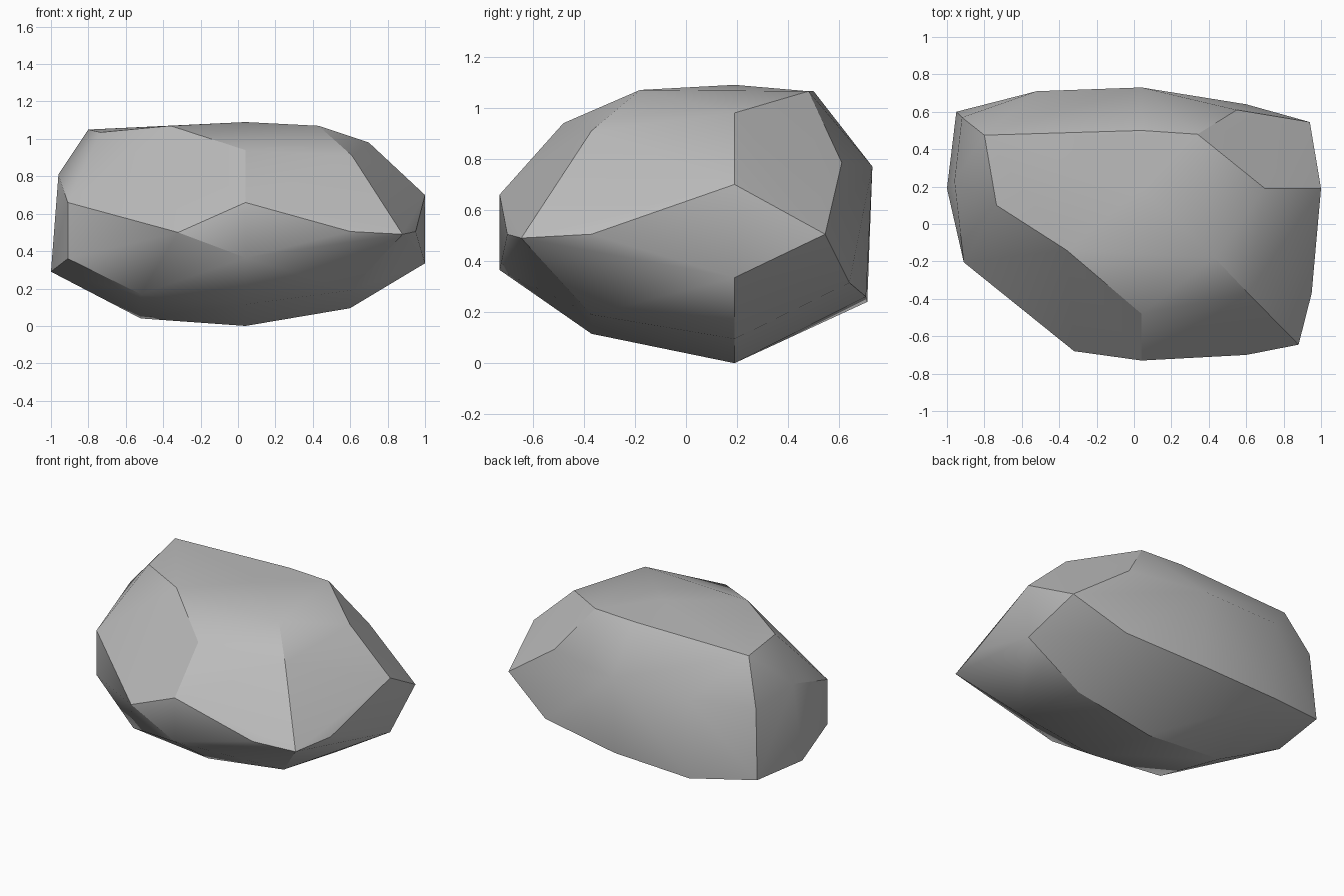
import bpy
import bmesh
import math

default_cube = bpy.data.objects.get("Cube")
if default_cube:
    bpy.data.objects.remove(default_cube, do_unlink=True)


def flat_material(name, colour):
    material = bpy.data.materials.new(name)
    material.use_nodes = True
    material.diffuse_color = colour
    shader = material.node_tree.nodes["Principled BSDF"]
    shader.inputs["Base Color"].default_value = colour
    shader.inputs["Roughness"].default_value = 0.9
    return material


# Shared lines on which the chipped corners of the boulder fall
mid_x, mid_y = 0.04, 0.19
left_x, right_x = 0.6, -0.52
front_y, low_y = -0.73, -0.37

# Corners of the boulder, grouped by the side they shape
underside = [
    (mid_x, mid_y, 0), (left_x, mid_y, 0.095), (right_x, mid_y, 0.04),
    (mid_x, low_y, 0.115), (left_x, low_y, 0.19), (right_x, low_y, 0.17),
]
front_side = [
    (mid_x, front_y, 0.66), (mid_x, front_y, 0.365),
    (left_x, -0.7, 0.505), (0.88, -0.645, 0.49), (-0.32, -0.68, 0.5),
]
left_side = [
    (0.95, low_y, 0.505), (1, mid_y, 0.7), (1, mid_y, 0.335),
    (0.94, 0.545, 0.505),
]
right_side = [
    (-0.91, -0.205, 0.36), (-0.91, -0.205, 0.66),
    (-1, mid_y, 0.29), (-0.96, 0.23, 0.81),
    (-0.95, 0.6, 0.3), (-0.92, 0.57, 0.76),
]
back_side = [
    (mid_x, 0.73, 0.77), (mid_x, 0.705, 0.26),
    (right_x, 0.71, 0.77), (right_x, 0.71, 0.24),
    (0.55, 0.61, 0.785), (left_x, 0.64, 0.315),
]
crown = [
    (mid_x, mid_y, 1.09), (0.7, mid_y, 0.98), (0.43, -0.18, 1.07),
    (0.61, low_y, 0.91), (mid_x, -0.48, 0.94), (-0.36, -0.14, 1.07),
    (-0.735, 0.1, 1.035), (-0.8, 0.475, 1.05),
    (mid_x, 0.5, 1.065), (0.34, 0.48, 1.065),
]

# Wrap the corners in one closed stone skin
bm = bmesh.new()
for side in (underside, front_side, left_side, right_side, back_side, crown):
    for corner in side:
        bm.verts.new(corner)
hull = bmesh.ops.convex_hull(bm, input=bm.verts)
leftover = {v for v in bm.verts if not v.link_faces}
bmesh.ops.delete(bm, geom=list(leftover), context="VERTS")

# Join nearly level triangles into broad facets
bmesh.ops.dissolve_limit(bm, angle_limit=math.radians(2),
                         verts=bm.verts, edges=bm.edges)
bmesh.ops.recalc_face_normals(bm, faces=bm.faces)

mesh = bpy.data.meshes.new("boulder")
bm.to_mesh(mesh)
bm.free()
boulder = bpy.data.objects.new("boulder", mesh)
bpy.context.collection.objects.link(boulder)
mesh.materials.append(flat_material("stone grey", (0.5, 0.5, 0.5, 1)))

# Soft shading that keeps the strong ridges crisp
bpy.ops.object.select_all(action="DESELECT")
boulder.select_set(True)
bpy.context.view_layer.objects.active = boulder
bpy.ops.object.shade_smooth_by_angle(angle=math.radians(30))
